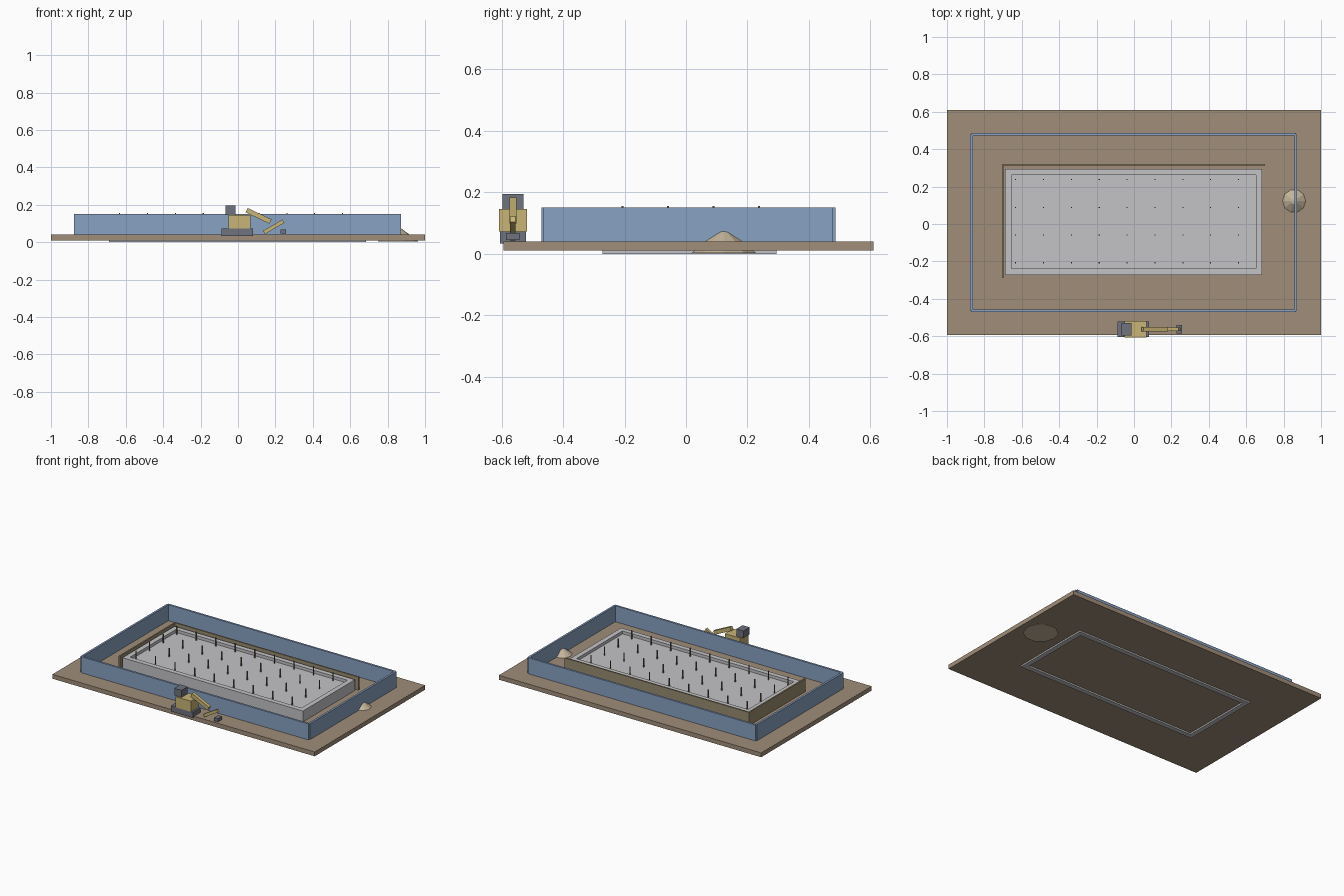
import bpy, bmesh, math
from mathutils import Matrix, Vector

if "Cube" in bpy.data.objects:
    bpy.data.objects.remove(bpy.data.objects["Cube"], do_unlink=True)


def material(name, color):
    m = bpy.data.materials.new(name)
    m.use_nodes = True
    m.diffuse_color = (*color, 1)
    m.node_tree.nodes["Principled BSDF"].inputs["Base Color"].default_value = (*color, 1)
    return m


earth = material("earth", (0.35, 0.27, 0.19))
concrete = material("concrete", (0.55, 0.55, 0.57))
fence_blue = material("fence blue", (0.25, 0.36, 0.54))
timber = material("timber", (0.32, 0.26, 0.16))
steel = material("rebar steel", (0.20, 0.16, 0.10))
yellow = material("machine yellow", (0.58, 0.46, 0.18))
dark = material("machine grey", (0.16, 0.17, 0.21))
sand = material("sand", (0.56, 0.47, 0.33))


def finish(name, bm, mat):
    mesh = bpy.data.meshes.new(name)
    bm.to_mesh(mesh)
    bm.free()
    mesh.materials.append(mat)
    obj = bpy.data.objects.new(name, mesh)
    bpy.context.collection.objects.link(obj)
    return obj


def add_box(bm, x, y, z):
    """Add a box given its (low, high) range on each axis."""
    ranges = (x, y, z)
    centre = Vector([(a + b) / 2 for a, b in ranges])
    size = Matrix.Diagonal([b - a for a, b in ranges] + [1])
    bmesh.ops.create_cube(bm, size=1, matrix=Matrix.Translation(centre) @ size)


def box(name, mat, x, y, z):
    bm = bmesh.new()
    add_box(bm, x, y, z)
    return finish(name, bm, mat)


def arm(name, mat, start, end, y, width, thick):
    """Beam between two (x, z) points in a plane of constant y."""
    a, b = Vector((start[0], y, start[1])), Vector((end[0], y, end[1]))
    d = b - a
    turn = Matrix.Rotation(-math.atan2(d.z, d.x), 4, "Y")
    bm = bmesh.new()
    bmesh.ops.create_cube(bm, size=1, matrix=Matrix.Translation((a + b) / 2) @ turn
                          @ Matrix.Diagonal((d.length, width, thick, 1)))
    return finish(name, bm, mat)


# Ground slab
TOP = 0.04
box("ground", earth, (-1, 1), (-0.593, 0.61), (0.01, TOP))

# Site fence: panels run between corner centre lines
fx, fy, half = (-0.869, 0.865), (-0.463, 0.479), 0.007
fence_z = (TOP, 0.15)
for name, y in (("front", fy[0]), ("back", fy[1])):
    box(name + "_fence", fence_blue, fx, (y - half, y + half), fence_z)
for name, x in (("right", fx[0]), ("left", fx[1])):
    box(name + "_fence", fence_blue, (x - half, x + half), fy, fence_z)

# Foundation: perimeter walls around a lower floor slab
ox, oy, wall, rim = (-0.69, 0.685), (-0.272, 0.295), 0.034, 0.115
ix = (ox[0] + wall, ox[1] - wall)
iy = (oy[0] + wall, oy[1] - wall)
bm = bmesh.new()
for y in ((oy[0], iy[0]), (iy[1], oy[1])):
    add_box(bm, ox, y, (0, rim))
for x in ((ox[0], ix[0]), (ix[1], ox[1])):
    add_box(bm, x, iy, (0, rim))
finish("foundation_walls", bm, concrete)
FLOOR = 0.095
box("floor_slab", concrete, ix, iy, (0.02, FLOOR))

# Starter bars in a regular grid
bm = bmesh.new()
for i in range(9):
    for j in range(4):
        x, y, r = -0.633 + 0.149 * i, -0.207 + 0.148 * j, 0.003
        add_box(bm, (x - r, x + r), (y - r, y + r), (FLOOR, 0.155))
finish("starter_bars", bm, steel)

# Retaining boards on two sides of the foundation
box("back_retaining_wall", timber, (-0.707, 0.7), (0.312, 0.322), (TOP, 0.13))
box("right_retaining_wall", timber, (-0.707, -0.697), (-0.29, 0.312), (TOP, 0.13))

# Sand heap: stacked faceted cone
bm = bmesh.new()
rings = ((0.11, 0.003), (0.062, 0.04), (0.018, 0.072), (0.001, 0.075))
loops = [[bm.verts.new((0.856 + r * math.cos(k * math.tau / 10),
                        0.123 + r * math.sin(k * math.tau / 10), z))
          for k in range(10)] for r, z in rings]
for low, high in zip(loops, loops[1:]):
    for k in range(10):
        n = (k + 1) % 10
        bm.faces.new((low[k], low[n], high[n], high[k]))
bm.faces.new(loops[0][::-1])
bm.faces.new(loops[-1])
finish("sand_heap", bm, sand)

# Excavator
ey = -0.563
box("excavator_tracks", dark, (-0.088, 0.08), (ey - 0.042, ey + 0.042), (0.033, 0.072))
box("excavator_body", yellow, (-0.05, 0.067), (ey - 0.045, ey + 0.045), (0.072, 0.146))
box("excavator_cab", dark, (-0.067, -0.013), (ey - 0.034, ey + 0.034), (0.146, 0.195))
arm("excavator_boom", yellow, (0.046, 0.171), (0.174, 0.11), ey, 0.024, 0.026)
arm("excavator_stick", yellow, (0.139, 0.052), (0.243, 0.112), ey, 0.018, 0.02)
box("excavator_bucket", dark, (0.227, 0.257), (ey - 0.022, ey + 0.022), (0.045, 0.067))
